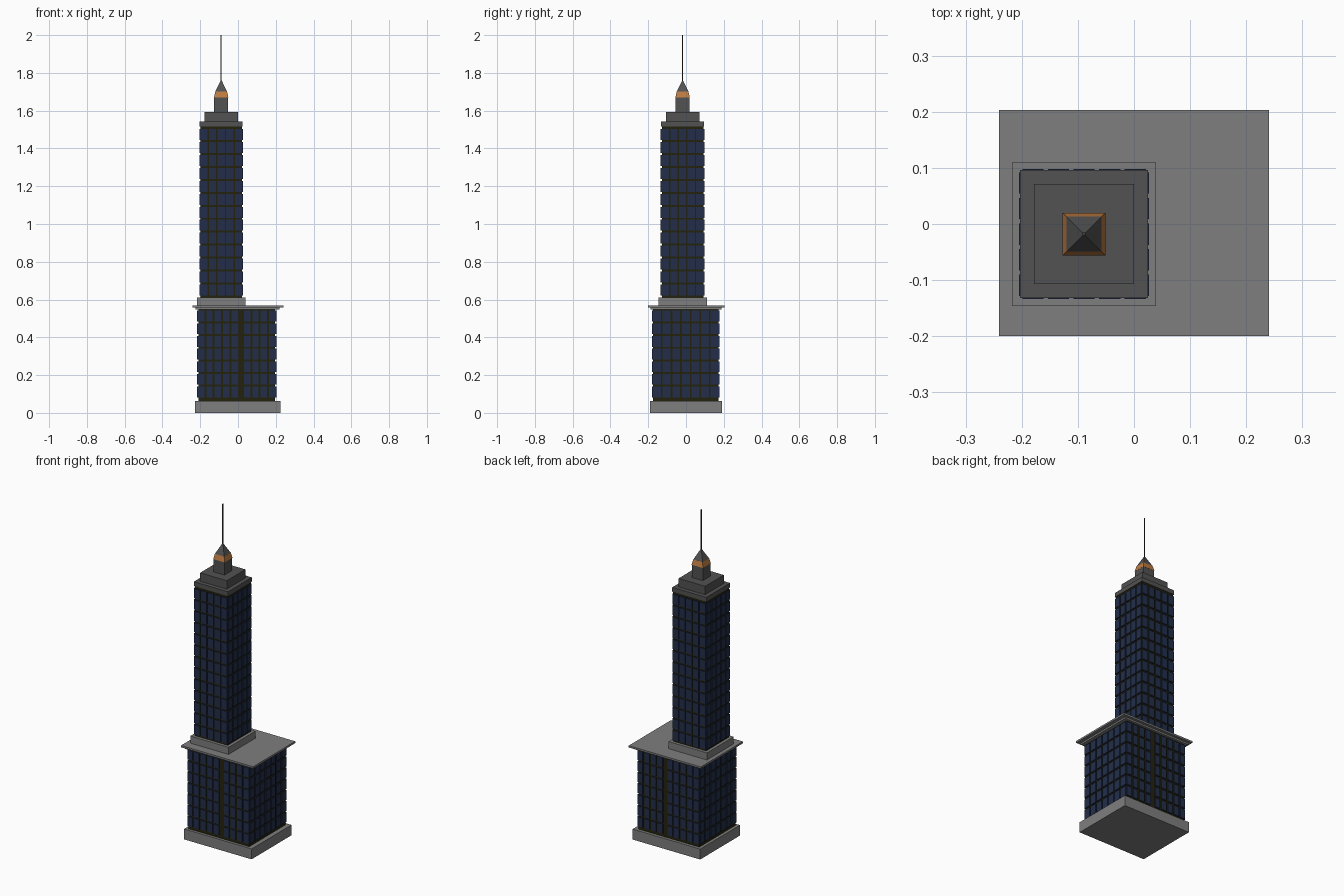
import bpy, bmesh
from mathutils import Vector

if "Cube" in bpy.data.objects:
    bpy.data.objects.remove(bpy.data.objects["Cube"])


def material(name, rgb):
    m = bpy.data.materials.new(name)
    m.diffuse_color = (*rgb, 1)
    m.use_nodes = True
    m.node_tree.nodes["Principled BSDF"].inputs["Base Color"].default_value = m.diffuse_color
    return m


STONE = material("light grey stone", (0.21, 0.21, 0.21))
ROOF = material("dark grey roof", (0.085, 0.085, 0.085))
WALL = material("dark olive wall", (0.017, 0.016, 0.004))
GLASS = material("navy glass", (0.016, 0.027, 0.068))
COPPER = material("copper band", (0.52, 0.20, 0.055))
MAST = material("mast grey", (0.05, 0.045, 0.04))


def finish(name, bm, mat):
    bmesh.ops.recalc_face_normals(bm, faces=bm.faces)
    me = bpy.data.meshes.new(name)
    bm.to_mesh(me)
    bm.free()
    me.materials.append(mat)
    ob = bpy.data.objects.new(name, me)
    bpy.context.collection.objects.link(ob)
    return ob


def add_block(bm, x0, x1, y0, y1, z0, z1, taper=1.0):
    r = bmesh.ops.create_cube(bm, size=1)
    c = Vector(((x0 + x1) / 2, (y0 + y1) / 2, (z0 + z1) / 2))
    for v in r["verts"]:
        s = taper if v.co.z > 0 else 1.0
        v.co = c + Vector((v.co.x * (x1 - x0) * s, v.co.y * (y1 - y0) * s, v.co.z * (z1 - z0)))
    if taper == 0:
        bmesh.ops.remove_doubles(bm, verts=r["verts"], dist=1e-6)


def block(name, mat, *dims, taper=1.0):
    bm = bmesh.new()
    add_block(bm, *dims, taper=taper)
    return finish(name, bm, mat)


def spread(a, b, n, width):
    """n strips of the given width filling a..b evenly from end to end"""
    pitch = (b - a - width) / (n - 1)
    return [(a + i * pitch, a + i * pitch + width) for i in range(n)]


def windows(name, x0, x1, y0, y1, cols_x, cols_y, rows, out=0.006):
    bm = bmesh.new()
    for z0, z1 in rows:
        for a, b in cols_x:
            add_block(bm, a, b, y0 - out, y0 + 0.002, z0, z1)
            add_block(bm, a, b, y1 - 0.002, y1 + out, z0, z1)
        for a, b in cols_y:
            add_block(bm, x0 - out, x0 + 0.002, a, b, z0, z1)
            add_block(bm, x1 - 0.002, x1 + out, a, b, z0, z1)
    return finish(name, bm, GLASS)


# Lower building: plinth, walls, window grid, cornice
block("ground_plinth", STONE, -0.228, 0.224, -0.19, 0.19, 0, 0.063)
block("lower_walls", WALL, -0.21, 0.197, -0.174, 0.172, 0.06, 0.548)
windows("lower_windows", -0.21, 0.197, -0.174, 0.172,
        spread(-0.212, -0.001, 5, 0.034) + spread(0.031, 0.199, 4, 0.034),
        spread(-0.174, 0.172, 7, 0.042),
        spread(0.082, 0.541, 7, 0.057))
block("cornice_step", STONE, -0.224, 0.219, -0.187, 0.187, 0.547, 0.557)
block("cornice_slab", STONE, -0.241, 0.241, -0.2, 0.203, 0.557, 0.568)

# Tower: everything is centred on one off-centre axis
CX, CY = -0.089, -0.018


def tier(name, mat, half, z0, z1, taper=1.0):
    return block(name, mat, CX - half, CX + half, CY - half, CY + half, z0, z1, taper=taper)


tier("tower_plinth", STONE, 0.128, 0.566, 0.611)
H = 0.110
tier("tower_walls", WALL, H, 0.608, 1.518)
windows("tower_windows", CX - H, CX + H, CY - H, CY + H,
        spread(CX - H, CX + H, 5, 0.038), spread(CY - H, CY + H, 5, 0.038),
        spread(0.622, 1.502, 13, 0.058))

# Stepped crown and spire
tier("crown_lower", ROOF, 0.114, 1.516, 1.542)
tier("crown_upper", ROOF, 0.089, 1.54, 1.593)
tier("lantern", ROOF, 0.037, 1.591, 1.67)
tier("copper_band", COPPER, 0.038, 1.67, 1.701, taper=0.82)
tier("spire_roof", ROOF, 0.031, 1.701, 1.765, taper=0)
tier("mast", MAST, 0.0025, 1.75, 2.0)
